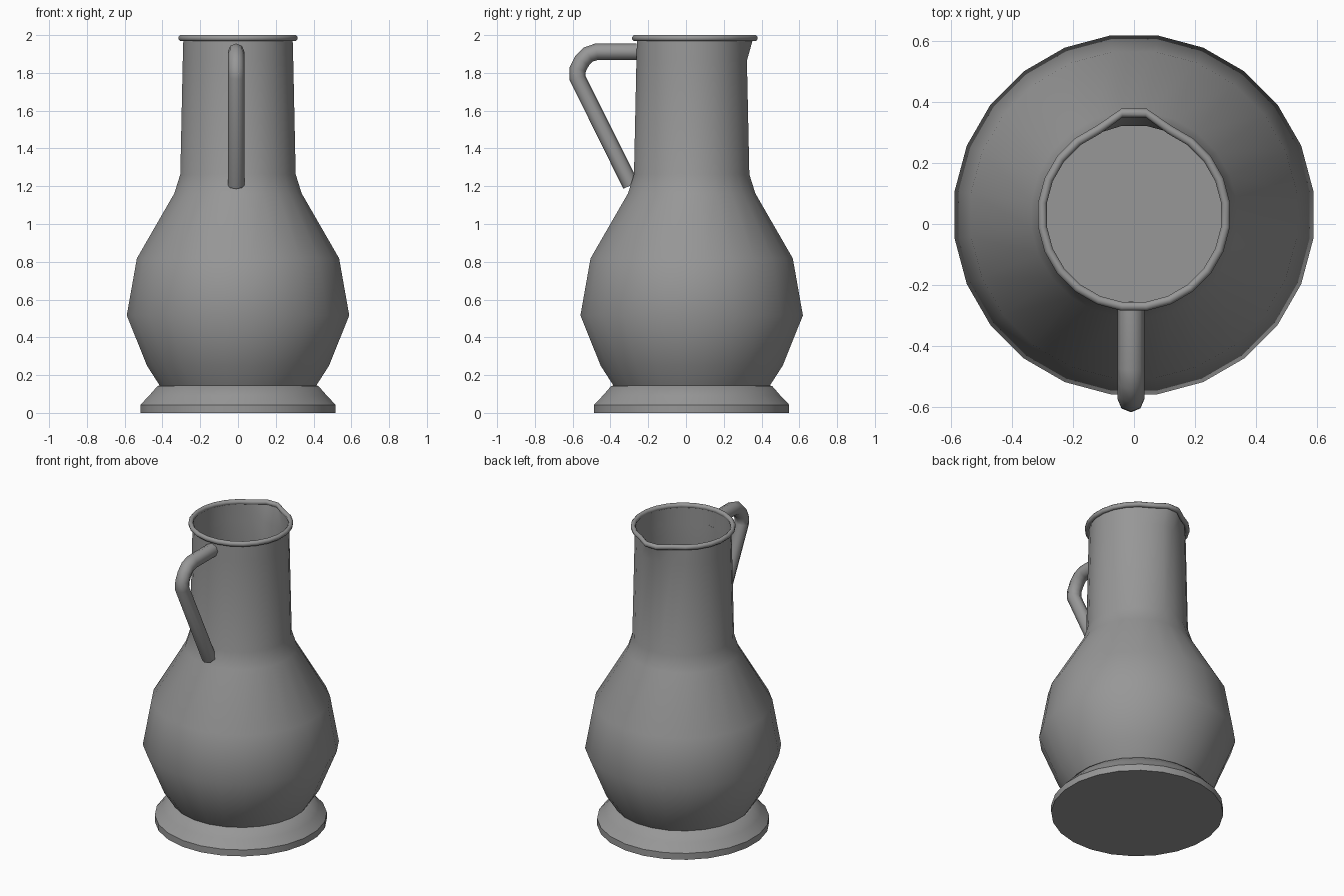
import bpy, bmesh, math

if "Cube" in bpy.data.objects:
    bpy.data.objects.remove(bpy.data.objects["Cube"])

SIDES = 24
CY = 0.03  # the vessel sits slightly off centre because of the handle

grey = bpy.data.materials.new("dark_grey")
grey.diffuse_color = (0.31, 0.31, 0.31, 1)
grey.use_nodes = True
grey.node_tree.nodes["Principled BSDF"].inputs["Base Color"].default_value = grey.diffuse_color


def finish(ob, angle):
    ob.data.materials.append(grey)
    bpy.ops.object.select_all(action='DESELECT')
    ob.select_set(True)
    bpy.context.view_layer.objects.active = ob
    bpy.ops.object.shade_smooth_by_angle(angle=math.radians(angle))


def lathe(name, profile, angle, closed=False, cap=False):
    """Revolve (radius, z, spout push); the push moves the two rear-most columns."""
    bm = bmesh.new()
    rings = []
    for r, z, push in profile:
        ring = []
        for i in range(SIDES):
            a = 2 * math.pi * (i + 0.5) / SIDES
            y = CY + r * math.sin(a)
            if i in (5, 6):
                y += push
            ring.append(bm.verts.new((r * math.cos(a), y, z)))
        rings.append(ring)
    pairs = list(zip(rings, rings[1:]))
    if closed:
        pairs.append((rings[-1], rings[0]))
    for lo, hi in pairs:
        for i in range(SIDES):
            j = (i + 1) % SIDES
            bm.faces.new((lo[i], lo[j], hi[j], hi[i]))
    if cap:
        bm.faces.new(rings[0][::-1])
    bmesh.ops.recalc_face_normals(bm, faces=bm.faces)
    me = bpy.data.meshes.new(name)
    bm.to_mesh(me)
    bm.free()
    ob = bpy.data.objects.new(name, me)
    bpy.context.collection.objects.link(ob)
    finish(ob, angle)


# Flared foot with the flat base
lathe("foot", [(0.521, 0, 0), (0.521, 0.043, 0), (0.473, 0.093, 0),
               (0.43, 0.142, 0), (0.418, 0.145, 0)], 40, cap=True)

# Belly and neck, thin walled, with the spout pulled out at the top
lathe("body", [(0.418, 0.145, 0), (0.486, 0.25, 0), (0.594, 0.516, 0),
               (0.54, 0.818, 0), (0.34, 1.162, 0), (0.308, 1.263, 0),
               (0.295, 1.865, 0), (0.292, 1.975, 0.034)], 60)

# Rounded rim following the spout
rim = [(0.303 + 0.0155 * math.cos(k * math.pi / 4 + math.pi / 8),
        1.984 + 0.017 * math.sin(k * math.pi / 4 + math.pi / 8), 0.034)
       for k in range(8)]
lathe("rim", rim, 60, closed=True)

# Bent tube handle at the front, ending at the wall
path = [(-0.2615, 1.912), (-0.473, 1.912), (-0.518, 1.897), (-0.55, 1.864),
        (-0.573, 1.82), (-0.575, 1.775), (-0.304, 1.23), (-0.292, 1.205)]
curve = bpy.data.curves.new("handle", 'CURVE')
curve.dimensions = '3D'
curve.bevel_depth = 0.044
curve.bevel_resolution = 2
spline = curve.splines.new('POLY')
spline.points.add(len(path) - 1)
for p, (y, z) in zip(spline.points, path):
    p.co = (-0.01, y, z, 1)
handle = bpy.data.objects.new("handle", curve)
bpy.context.collection.objects.link(handle)
bpy.ops.object.select_all(action='DESELECT')
handle.select_set(True)
bpy.context.view_layer.objects.active = handle
bpy.ops.object.convert(target='MESH')
finish(bpy.context.view_layer.objects.active, 60)
